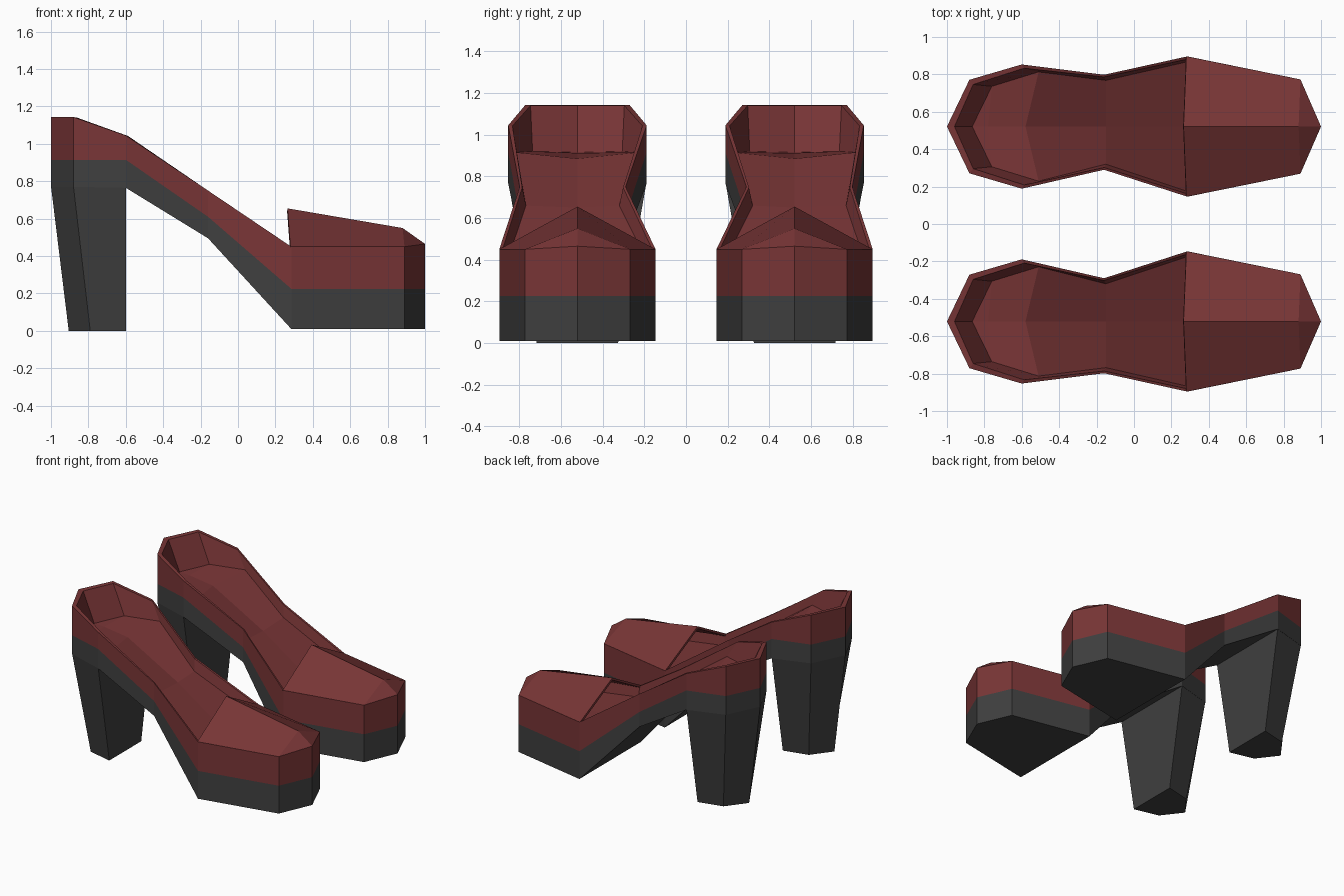
import bpy, bmesh

if "Cube" in bpy.data.objects:
    bpy.data.objects.remove(bpy.data.objects["Cube"])

C = 0.521  # centre line of one shoe; the other is mirrored across y = 0


def mat(name, col):
    m = bpy.data.materials.new(name)
    m.diffuse_color = (*col, 1)
    m.use_nodes = True
    m.node_tree.nodes["Principled BSDF"].inputs["Base Color"].default_value = m.diffuse_color
    return m


RED = mat("dark red leather", (0.19, 0.036, 0.037))
GREY = mat("charcoal sole", (0.05, 0.05, 0.05))


def finish(name, bm, mats, recalc=True):
    if recalc:
        bmesh.ops.recalc_face_normals(bm, faces=bm.faces)
    me = bpy.data.meshes.new(name)
    bm.to_mesh(me)
    bm.free()
    for m in mats:
        me.materials.append(m)
    ob = bpy.data.objects.new(name, me)
    bpy.context.collection.objects.link(ob)
    return ob


def mirror(ob):
    ob.modifiers.new("second shoe", 'MIRROR').use_axis = (False, True, False)
    return ob


def ring(bm, stations):
    """Loop of verts from stations (x, inner half, outer half, z); ends are tips."""
    first, last = stations[0], stations[-1]
    pts = [(first[0], C, first[3])]
    pts += [(x, C + o, z) for x, i, o, z in stations[1:-1]]
    pts += [(last[0], C, last[3])]
    pts += [(x, C - i, z) for x, i, o, z in reversed(stations[1:-1])]
    return [bm.verts.new(p) for p in pts]


def bridge(bm, a, b, mi):
    n = len(a)
    for k in range(n):
        bm.faces.new((a[k], a[(k + 1) % n], b[(k + 1) % n], b[k])).material_index = mi


def cap(bm, r, mi, centres=None):
    """Fill a ring with cross strips, split along the middle if centres are given."""
    n = len(r)
    h = n // 2
    mid = [r[0]] + [bm.verts.new((x, C, z)) for x, z in centres] + [r[h]] if centres else None
    for k in range(h):
        a, b, c, d = r[k], r[k + 1], r[(n - k - 1) % n], r[(n - k) % n]
        quads = [(a, b, mid[k + 1], mid[k]), (mid[k], mid[k + 1], c, d)] if mid else [(a, b, c, d)]
        for q in quads:
            q = list(dict.fromkeys(q))
            bm.faces.new(q).material_index = mi


# Body: x, inner half width, outer half width, bottom z, mid z, top z
S = [(-1.0, 0, 0, .77, .915, 1.143), (-.88, .25, .25, .77, .915, 1.143),
     (-.60, .332, .332, .765, .915, 1.045), (-.16, .231, .277, .495, .61, .75),
     (.285, .375, .375, .01, .225, .45), (.89, .252, .252, .01, .225, .45),
     (1.0, 0, 0, .01, .225, .465)]
# Inner rim offset in x and width inset
RIM = [(.04, 0), (.02, .025), (.012, .02), (0, .012), (0, .015), (-.01, .015), (-.03, 0)]
# Insole: x, width inset, z
FLOOR = [(-.865, 0, .915), (-.76, .035, .92), (-.51, .04, .915), (-.15, .03, .66),
         (.28, .03, .37), (.87, .03, .34), (.95, 0, .34)]

bm = bmesh.new()
bottom, middle, top = (ring(bm, [(s[0], s[1], s[2], s[j]) for s in S]) for j in (3, 4, 5))
rim = ring(bm, [(s[0] + dx, s[1] - w, s[2] - w, s[5] - .003) for s, (dx, w) in zip(S, RIM)])
floor = ring(bm, [(x, s[1] - w, s[2] - w, z) for s, (x, w, z) in zip(S, FLOOR)])
cap(bm, bottom, 1)
bridge(bm, bottom, middle, 1)
bridge(bm, middle, top, 0)
bridge(bm, top, rim, 0)
bridge(bm, rim, floor, 0)
cap(bm, floor, 0, [(-.78, .912), (-.58, .885), (-.15, .65), (.28, .36), (.87, .34)])
mirror(finish("shoe_body", bm, [RED, GREY]))

# Block heel tapering to the ground
bm = bmesh.new()
loops = []
for z, tip, side, w1, w2 in ((.775, -1.0, -.88, .25, .332), (0, -.905, -.79, .15, .195)):
    loops.append([bm.verts.new((x, C + y, z)) for x, y in
                  ((tip, 0), (side, w1), (-.6, w2), (-.6, -w2), (side, -w1))])
bridge(bm, loops[0], loops[1], 0)
for lp in loops:
    bm.faces.new(lp)
mirror(finish("block_heel", bm, [GREY]))

# Ridged toe cover, open towards the foot
bm = bmesh.new()
V = lambda x, y, z: bm.verts.new((x, C + y, z))
r0, r1, tip = V(.265, 0, .655), V(.88, 0, .55), V(1.0, 0, .465)
for s in (1, -1):
    a, b = V(.28, .375 * s, .45), V(.89, .252 * s, .45)
    for f in ([a, b, r1, r0], [b, tip, r1]):
        bm.faces.new(f if s > 0 else f[::-1])
bmesh.ops.reverse_faces(bm, faces=[f for f in bm.faces if (f.normal_update() or f.normal.z < 0)])
cover = finish("toe_cover", bm, [RED], recalc=False)
sol = cover.modifiers.new("thickness", 'SOLIDIFY')
sol.thickness, sol.offset = .018, -1
mirror(cover)
